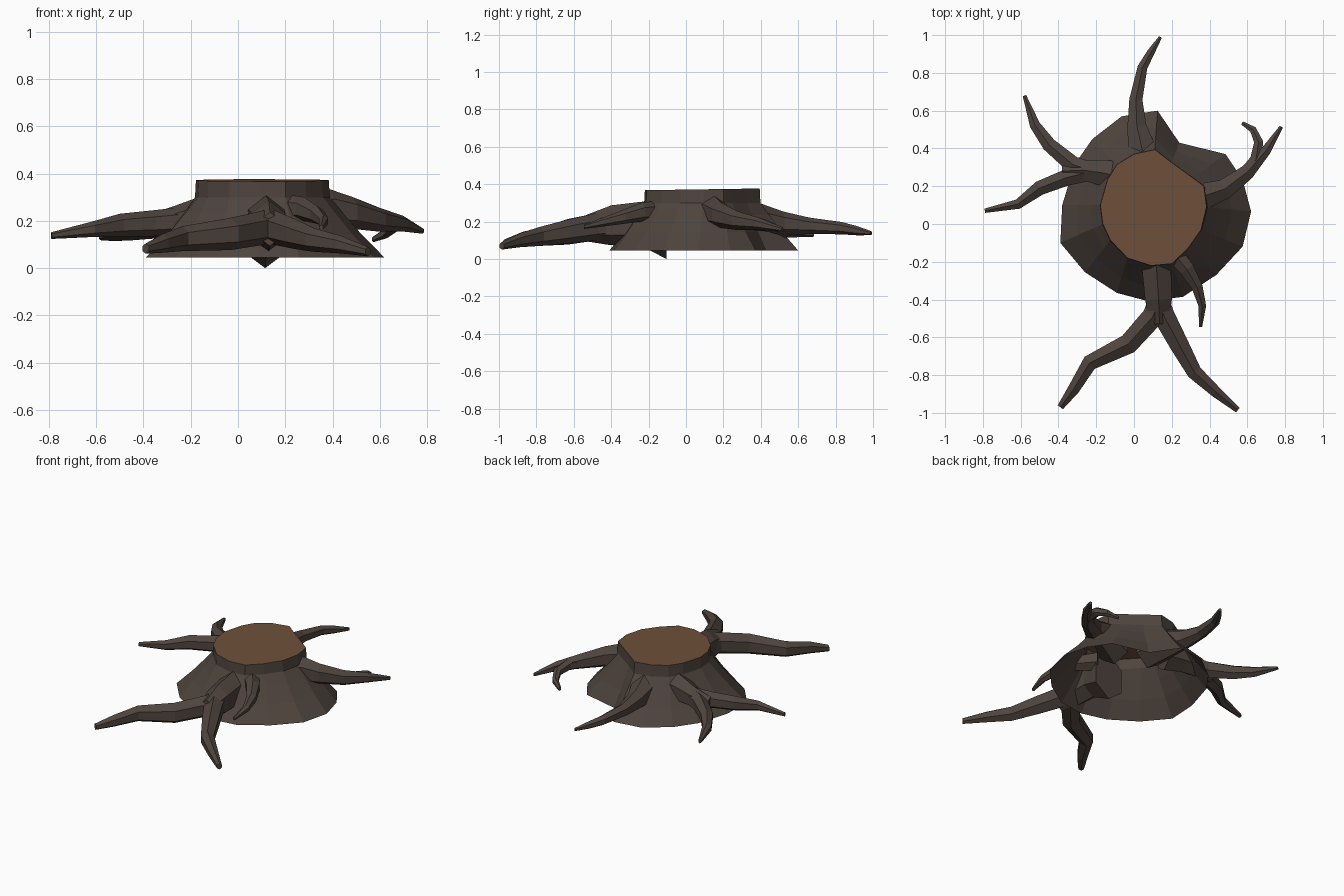
import bpy, bmesh, math
from mathutils import Vector


def material(name, rgb):
    m = bpy.data.materials.new(name)
    m.diffuse_color = (*rgb, 1)
    return m


BARK = material("dark bark", (0.078, 0.058, 0.048))
WOOD = material("cut wood", (0.160, 0.080, 0.043))


def finish(bm, name, mat):
    bmesh.ops.recalc_face_normals(bm, faces=bm.faces[:])
    me = bpy.data.meshes.new(name)
    bm.to_mesh(me)
    bm.free()
    me.materials.append(mat)
    ob = bpy.data.objects.new(name, me)
    bpy.context.collection.objects.link(ob)
    return ob


def bridge(bm, a, b):
    n = len(a)
    for i in range(n):
        j = (i + 1) % n
        bm.faces.new((a[i], a[j], b[j], b[i]))


# Stump: uneven foot outline and cut rim outline, paired point by point
FOOT = [(.62, .066), (.575, .235), (.485, .37), (.24, .43), (.125, .60), (-.065, .57),
        (-.22, .45), (-.315, .315), (-.38, .10), (-.39, -.10), (-.26, -.255),
        (-.09, -.365), (.08, -.41), (.26, -.385), (.435, -.27), (.575, -.12)]
RIM = [(.384, .09), (.37, .20), (.31, .245), (.20, .325), (.11, .394), (0, .37),
       (-.09, .315), (-.14, .235), (-.178, .10), (-.165, 0), (-.125, -.085),
       (-.035, -.18), (.09, -.22), (.20, -.21), (.285, -.13), (.355, -.03)]


def rim_z(x, y):
    return 0.371 + 0.006 * y / 0.4


# Flared bark wall, open underneath: (blend towards foot, height)
bm = bmesh.new()
rings = []
for t, z in [(0, None), (.02, .30), (.25, .235), (.58, .145), (1, .045)]:
    ring = []
    for f, r in zip(FOOT, RIM):
        p = Vector(r).lerp(Vector(f), t)
        ring.append(bm.verts.new((p.x, p.y, rim_z(*p) if z is None else z)))
    rings.append(ring)
for a, b in zip(rings, rings[1:]):
    bridge(bm, a, b)
finish(bm, "stump_bark", BARK)

# Sawn top
bm = bmesh.new()
bm.faces.new([bm.verts.new((x, y, rim_z(x, y))) for x, y in RIM])
top = finish(bm, "stump_cut_top", WOOD)
if top.data.polygons[0].normal.z < 0:
    top.data.flip_normals()


# Root: six-sided tapering tube along points (x, y, z, radius)
def root(name, path, tall=1.1, sides=6):
    bm = bmesh.new()
    pts = [Vector(p[:3]) for p in path]
    rings = []
    for i, p in enumerate(pts):
        d = pts[min(i + 1, len(pts) - 1)] - pts[max(i - 1, 0)]
        side = Vector((d.y, -d.x, 0)).normalized()
        up = side.cross(d).normalized() if abs(d.z) > .5 * d.length else Vector((0, 0, 1))
        r = path[i][3]
        rings.append([bm.verts.new(p + side * r * math.sin(a) + up * r * tall * math.cos(a))
                      for a in (2 * math.pi * k / sides for k in range(sides))])
    for a, b in zip(rings, rings[1:]):
        bridge(bm, a, b)
    bm.faces.new(rings[0])
    bm.faces.new(rings[-1])
    return finish(bm, name, BARK)


# Front root: heavy base forking into two long arms
root("front_root_base", [(.115, -.105, .16, .123), (.12, -.25, .19, .088),
                         (.13, -.40, .18, .082), (.135, -.53, .165, .055)], tall=1.3)
root("front_root_left_arm", [(.14, -.39, .18, .07), (.10, -.49, .17, .066),
                             (-.03, -.635, .145, .062), (-.235, -.735, .125, .048),
                             (-.32, -.875, .105, .036), (-.39, -.97, .083, .020)])
root("front_root_right_arm", [(.12, -.39, .18, .07), (.16, -.49, .17, .066),
                              (.24, -.64, .145, .058), (.32, -.785, .12, .046),
                              (.435, -.89, .10, .034), (.55, -.985, .07, .018)])

# Small front twig root
root("small_front_root", [(.18, -.12, .25, .06), (.28, -.24, .25, .046),
                          (.335, -.335, .225, .034), (.362, -.435, .20, .023),
                          (.352, -.545, .172, .010)])

# Back root
root("back_root", [(.08, .22, .22, .12), (.045, .385, .205, .088), (.015, .52, .19, .058),
                   (.01, .66, .177, .040), (.045, .83, .165, .030),
                   (.09, .91, .152, .023), (.14, .99, .138, .010)])

# Left root: base with two arms
root("left_root_base", [(-.04, .24, .22, .10), (-.16, .27, .215, .080),
                        (-.27, .285, .195, .062), (-.38, .28, .18, .042)])
root("left_root_back_arm", [(-.22, .28, .20, .055), (-.325, .315, .185, .052),
                            (-.45, .42, .165, .043), (-.525, .525, .15, .032),
                            (-.58, .68, .13, .011)])
root("left_root_front_arm", [(-.22, .28, .20, .055), (-.36, .245, .19, .050),
                             (-.50, .19, .182, .044), (-.615, .105, .165, .030),
                             (-.79, .07, .138, .013)])

# Right root: base with outer arm and drooping hook
root("right_root", [(.24, .10, .23, .11), (.39, .155, .25, .076), (.48, .185, .235, .062),
                    (.60, .275, .205, .046), (.70, .39, .188, .030),
                    (.78, .515, .158, .011)])
root("right_root_hook", [(.57, .25, .205, .036), (.645, .34, .195, .036),
                         (.66, .435, .178, .028), (.63, .50, .150, .021),
                         (.572, .535, .122, .011)])
